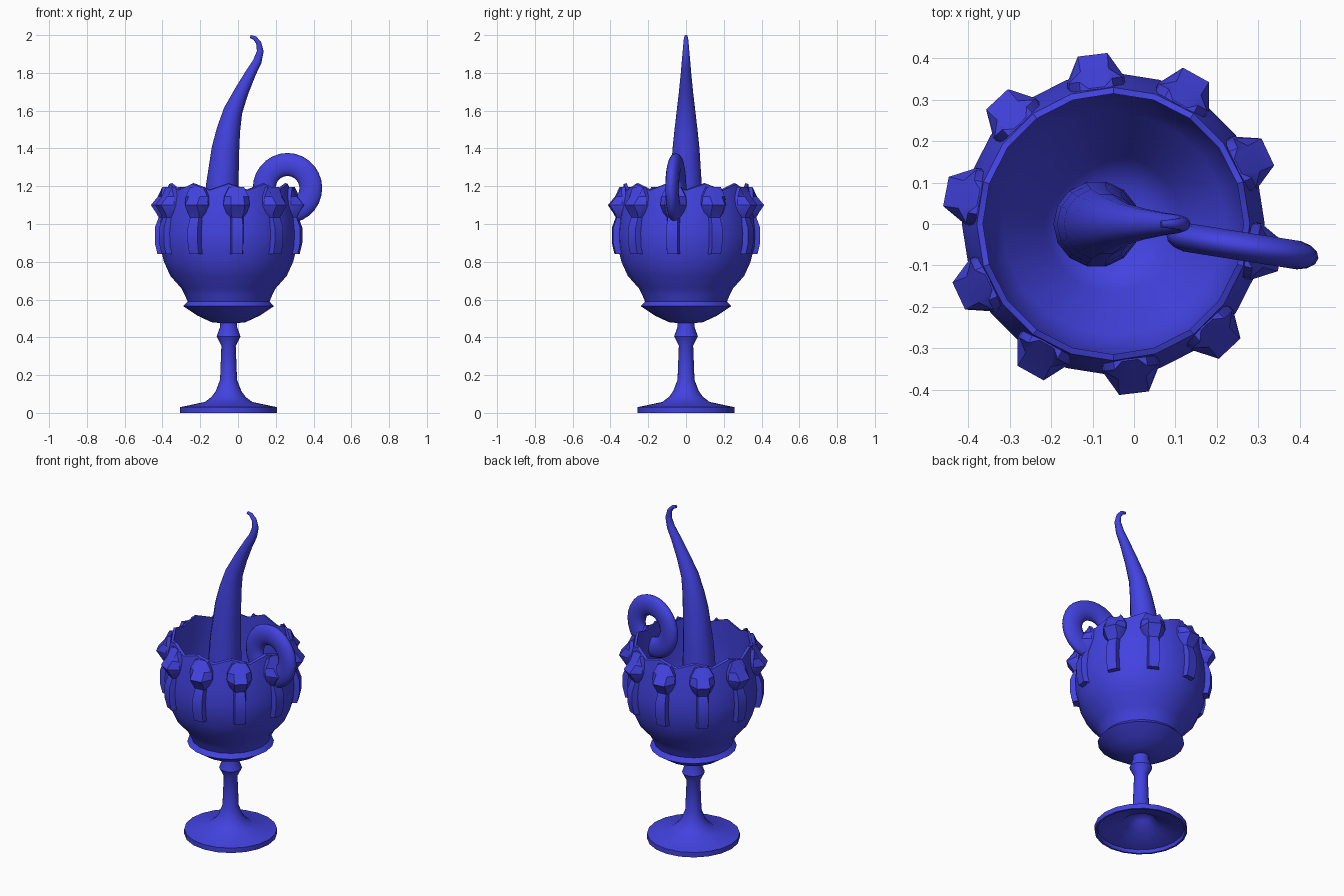
import bpy, bmesh
from math import sin, cos, pi, radians
from mathutils import Vector

if "Cube" in bpy.data.objects:
    bpy.data.objects.remove(bpy.data.objects["Cube"])

AXIS_X = -0.05          # the cup stands slightly left of centre
LOBES, SIDES = 10, 20

blue = bpy.data.materials.new("blue")
blue.diffuse_color = (0.055, 0.055, 0.75, 1)
blue.use_nodes = True
blue.node_tree.nodes["Principled BSDF"].inputs["Base Color"].default_value = blue.diffuse_color


def finish(name, bm, angle=40):
    bmesh.ops.remove_doubles(bm, verts=bm.verts, dist=1e-5)
    bmesh.ops.recalc_face_normals(bm, faces=bm.faces)
    me = bpy.data.meshes.new(name)
    bm.to_mesh(me)
    bm.free()
    ob = bpy.data.objects.new(name, me)
    bpy.context.collection.objects.link(ob)
    me.materials.append(blue)
    bpy.ops.object.select_all(action='DESELECT')
    ob.select_set(True)
    bpy.context.view_layer.objects.active = ob
    bpy.ops.object.shade_smooth_by_angle(angle=radians(angle))
    return ob


def skin(bm, rings, caps=False):
    """Bridge equal-length closed rings of points with quads."""
    vs = [[bm.verts.new(p) for p in ring] for ring in rings]
    n = len(vs[0])
    for a, b in zip(vs, vs[1:]):
        for i in range(n):
            j = (i + 1) % n
            bm.faces.new((a[i], a[j], b[j], b[i]))
    if caps:
        bm.faces.new(vs[0])
        bm.faces.new(vs[-1])


def lathe(name, profile, caps=False):
    """Profile points: radius, height, zigzag amount on alternate vertices."""
    bm = bmesh.new()
    rings = []
    for r, z, wave in profile:
        ring = []
        for i in range(SIDES):
            a = pi / 2 + 2 * pi * i / SIDES
            dz = wave if i % 2 == 0 else -wave
            ring.append((AXIS_X + r * cos(a), r * sin(a), z + dz))
        rings.append(ring)
    skin(bm, rings, caps)
    return finish(name, bm)


# Hollow foot and stem
lathe("foot_and_stem", [(r, z, 0) for r, z in (
    (0.03, 0.12), (0.06, 0.10), (0.10, 0.055), (0.24, 0.02), (0.245, 0),
    (0.257, 0), (0.257, 0.03), (0.125, 0.058), (0.09, 0.085), (0.068, 0.115),
    (0.045, 0.175), (0.038, 0.355), (0.063, 0.405), (0.045, 0.455),
    (0.045, 0.49))], caps=True)

# Bowl, outside up to the zigzag rim and back down the inside
lathe("bowl", [
    (0.04, 0.475, 0), (0.09, 0.48, 0), (0.165, 0.515, 0), (0.24, 0.565, 0),
    (0.217, 0.59, 0), (0.232, 0.625, 0), (0.25, 0.66, 0), (0.308, 0.725, 0),
    (0.342, 0.80, 0), (0.362, 0.88, 0), (0.366, 0.95, 0), (0.358, 1.03, 0),
    (0.345, 1.12, 0.005), (0.33, 1.195, 0.017), (0.315, 1.20, 0.017),
    (0.318, 1.10, 0), (0.325, 0.95, 0), (0.31, 0.80, 0), (0.27, 0.70, 0),
    (0.18, 0.62, 0), (0.165, 0.57, 0), (0.10, 0.52, 0), (0.03, 0.51, 0)],
    caps=True)

# Ten outer lobes: height, tip radius, half tip width, half root width
LOBE = ((0.84, 0.378, 0.028, 0.034), (0.90, 0.392, 0.030, 0.036),
        (0.98, 0.392, 0.030, 0.036), (1.035, 0.372, 0.026, 0.036),
        (1.06, 0.385, 0.034, 0.055), (1.10, 0.412, 0.036, 0.070),
        (1.145, 0.375, 0.034, 0.065), (1.195, 0.332, 0.020, 0.040))
bm = bmesh.new()
for k in range(LOBES):
    a = radians(97) + 2 * pi * k / LOBES
    out = Vector((cos(a), sin(a), 0))
    side = Vector((-sin(a), cos(a), 0))
    rings = []
    for z, r, tip, root in LOBE:
        c = Vector((AXIS_X, 0, z))
        rings.append([c + out * d + side * w for d, w in (
            (0.328, -root), (0.35, -root), (r, -tip),
            (r, tip), (0.35, root), (0.328, root))])
    skin(bm, rings, caps=True)
finish("rim_lobes", bm, 35)

# Tall tapering tendril: x, z, radius
TENDRIL = ((-0.09, 0.58, 0.105), (-0.092, 0.80, 0.103), (-0.09, 1.00, 0.096),
           (-0.084, 1.20, 0.086), (-0.066, 1.40, 0.073), (-0.05, 1.50, 0.062),
           (-0.026, 1.60, 0.050), (0.018, 1.70, 0.038), (0.068, 1.80, 0.028),
           (0.102, 1.86, 0.023), (0.118, 1.915, 0.018), (0.109, 1.96, 0.014),
           (0.088, 1.985, 0.011), (0.065, 1.993, 0.008))
pts = [Vector((x, 0, z)) for x, z, r in TENDRIL]
rings = []
for i, p in enumerate(pts):
    t = (pts[min(i + 1, len(pts) - 1)] - pts[max(i - 1, 0)]).normalized()
    across = Vector((t.z, 0, -t.x))
    r = TENDRIL[i][2]
    rings.append([p + across * r * cos(2 * pi * j / 14)
                  + Vector((0, 1, 0)) * r * sin(2 * pi * j / 14)
                  for j in range(14)])
bm = bmesh.new()
skin(bm, rings, caps=True)
finish("tendril", bm, 60)

# Flattened ring through the rim
bpy.ops.mesh.primitive_torus_add(
    major_radius=0.125, minor_radius=0.061, major_segments=28,
    minor_segments=14, location=(0.262, -0.054, 1.19),
    rotation=(pi / 2, 0, radians(-9)))
ring = bpy.context.object
ring.name = "rim_ring"
ring.scale.z = 0.58
ring.data.materials.append(blue)
bpy.ops.object.shade_smooth_by_angle(angle=radians(60))
